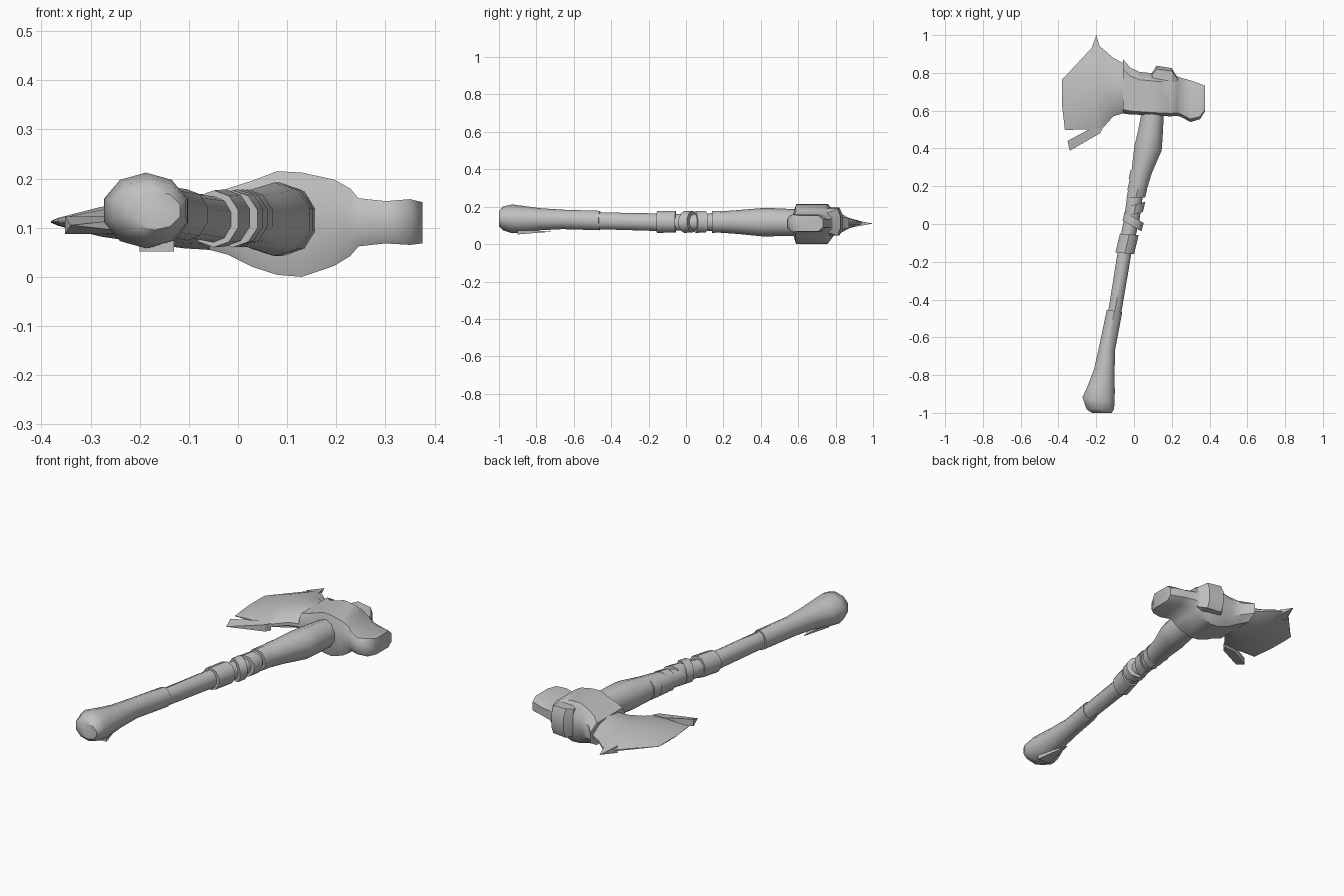
import bpy, bmesh, math
from mathutils import Vector

stone = bpy.data.materials.new("plain grey")
stone.diffuse_color = (0.53, 0.53, 0.53, 1)


def finish(name, bm, angle=40):
    bmesh.ops.recalc_face_normals(bm, faces=bm.faces)
    me = bpy.data.meshes.new(name)
    bm.to_mesh(me)
    bm.free()
    me.materials.append(stone)
    ob = bpy.data.objects.new(name, me)
    bpy.context.collection.objects.link(ob)
    bpy.ops.object.select_all(action='DESELECT')
    ob.select_set(True)
    bpy.context.view_layer.objects.active = ob
    bpy.ops.object.shade_smooth_by_angle(angle=math.radians(angle))
    return ob


def loft(name, rings, angle=40):
    """Skin closed rings of points and cap both ends."""
    bm = bmesh.new()
    vs = [[bm.verts.new(p) for p in ring] for ring in rings]
    n = len(vs[0])
    for a, b in zip(vs, vs[1:]):
        for i in range(n):
            j = (i + 1) % n
            bm.faces.new((a[i], a[j], b[j], b[i]))
    bm.faces.new(vs[0])
    bm.faces.new(vs[-1])
    return finish(name, bm, angle)


def shaft(name, stations, sides=10, tilt=0.0):
    """Round part along y; station = y, x0, x1, z0, z1."""
    rings = []
    for y, x0, x1, z0, z1 in stations:
        ring = []
        for i in range(sides):
            a = 2 * math.pi * (i + 0.5) / sides
            c, s = math.cos(a), math.sin(a)
            x = (x0 + x1) / 2 + (x1 - x0) / 2 * c
            z = (z0 + z1) / 2 + (z1 - z0) / 2 * s
            ring.append((x, y + tilt * c - 0.08 * (x1 - x0) * c * (abs(y) < 0.98), z))
        rings.append(ring)
    return loft(name, rings)


def wedge(name, outline, z, half):
    """Thin splinter: outline in x and y, last point is the sharp tip."""
    bm = bmesh.new()
    tip = bm.verts.new((*outline[-1], z))
    lo = [bm.verts.new((x, y, z - half)) for x, y in outline[:-1]]
    hi = [bm.verts.new((x, y, z + half)) for x, y in outline[:-1]]
    for a, b in zip(range(len(lo)), range(1, len(lo))):
        bm.faces.new((lo[a], lo[b], hi[b], hi[a]))
    bm.faces.new(lo + [tip])
    bm.faces.new(hi + [tip])
    bm.faces.new((lo[0], hi[0], tip))
    bm.faces.new((lo[-1], hi[-1], tip))
    return finish(name, bm, 30)


# Handle: pommel sleeve, bare shaft and swollen neck
shaft("pommel_grip", [
    (-1.00, -0.225, -0.115, 0.095, 0.175),
    (-0.98, -0.255, -0.102, 0.075, 0.200),
    (-0.93, -0.277, -0.098, 0.058, 0.212),
    (-0.87, -0.250, -0.098, 0.060, 0.204),
    (-0.78, -0.215, -0.100, 0.074, 0.192),
    (-0.66, -0.188, -0.098, 0.080, 0.184),
    (-0.46, -0.146, -0.060, 0.074, 0.178)])
shaft("shaft", [
    (-0.48, -0.140, -0.068, 0.080, 0.170),
    (-0.15, -0.088, -0.012, 0.070, 0.164),
    (0.02, -0.055, 0.030, 0.073, 0.160),
    (0.20, -0.030, 0.055, 0.070, 0.168)])
shaft("neck", [
    (0.17, -0.038, 0.064, 0.062, 0.174),
    (0.28, -0.015, 0.098, 0.054, 0.182),
    (0.40, -0.002, 0.150, 0.042, 0.192),
    (0.47, 0.015, 0.155, 0.042, 0.192),
    (0.62, 0.045, 0.162, 0.045, 0.185)])

# Wrapped bindings, each leaning a little
for y0, y1, xc, r, tilt in [(-0.155, -0.055, -0.037, 0.052, 0.004),
                            (-0.01, 0.035, -0.005, 0.053, -0.022),
                            (0.05, 0.105, 0.005, 0.051, 0.022),
                            (0.14, 0.185, 0.015, 0.052, 0.008),
                            (0.24, 0.285, 0.030, 0.056, 0.008)]:
    d = (y1 - y0) * 0.12
    shaft("binding", [(y0, xc - d - r, xc - d + r, 0.060, 0.176),
                      (y1, xc + d - r, xc + d + r, 0.062, 0.178)], 10, tilt)
bpy.data.objects["binding"].name = "binding_lower"

# Head: chamfered box sections running from blade socket to hammer face
def box_ring(x, y0, y1, z0, z1, c=0.26):
    dy, dz = (y1 - y0) * c * 0.7, (z1 - z0) * c
    return [(x, y0 + dy * 0.4, z0), (x, y1 - dy, z0), (x, y1, z0 + dz), (x, y1, z1 - dz),
            (x, y1 - dy, z1), (x, y0 + dy * 0.4, z1), (x, y0, z1 - dz), (x, y0, z0 + dz)]

loft("axe_head", [box_ring(*s) for s in [
    (-0.058, 0.585, 0.872, 0.055, 0.168),
    (-0.020, 0.580, 0.828, 0.045, 0.180),
    (0.030, 0.578, 0.805, 0.020, 0.196),
    (0.080, 0.575, 0.800, 0.004, 0.215),
    (0.130, 0.572, 0.795, 0.000, 0.212),
    (0.195, 0.570, 0.790, 0.022, 0.198),
    (0.228, 0.572, 0.782, 0.042, 0.180),
    (0.245, 0.568, 0.775, 0.062, 0.160),
    (0.300, 0.540, 0.760, 0.068, 0.154),
    (0.350, 0.555, 0.742, 0.065, 0.158),
    (0.375, 0.595, 0.732, 0.068, 0.152)]], 45)

# Lug on the top of the head
loft("head_lug", [box_ring(*s) for s in [
    (0.095, 0.74, 0.800, 0.050, 0.190),
    (0.120, 0.74, 0.838, 0.045, 0.195),
    (0.200, 0.74, 0.825, 0.045, 0.190),
    (0.230, 0.74, 0.775, 0.060, 0.170)]], 30)

# Blade: lens sections thinning to the cutting edge
def lens_ring(x, y0, y1, t, zc=0.112):
    h = y1 - y0
    prof = [(0, 0.15), (0.2, 0.8), (0.5, 1), (0.78, 0.75), (1, 0.1)]
    return ([(x, y0 + h * f, zc + t * k) for f, k in prof]
            + [(x, y0 + h * f, zc - t * k) for f, k in reversed(prof)])

loft("blade", [lens_ring(*s) for s in [
    (-0.045, 0.590, 0.845, 0.058),
    (-0.110, 0.570, 0.880, 0.054),
    (-0.170, 0.502, 0.932, 0.046),
    (-0.200, 0.500, 0.958, 0.042),
    (-0.280, 0.500, 0.872, 0.030),
    (-0.366, 0.498, 0.780, 0.008),
    (-0.380, 0.620, 0.768, 0.002)]], 35)

# Chipped splinters: blade tip, lower barb and torn grip
wedge("blade_tip", [(-0.235, 0.90), (-0.17, 0.90), (-0.20, 1.0)], 0.110, 0.018)
wedge("lower_barb", [(-0.352, 0.440), (-0.23, 0.505), (-0.165, 0.51), (-0.18, 0.480), (-0.340, 0.388)],
      0.105, 0.018)
wedge("grip_splinter", [(-0.20, -0.90), (-0.13, -0.90), (-0.175, -0.72)], 0.066, 0.014)
